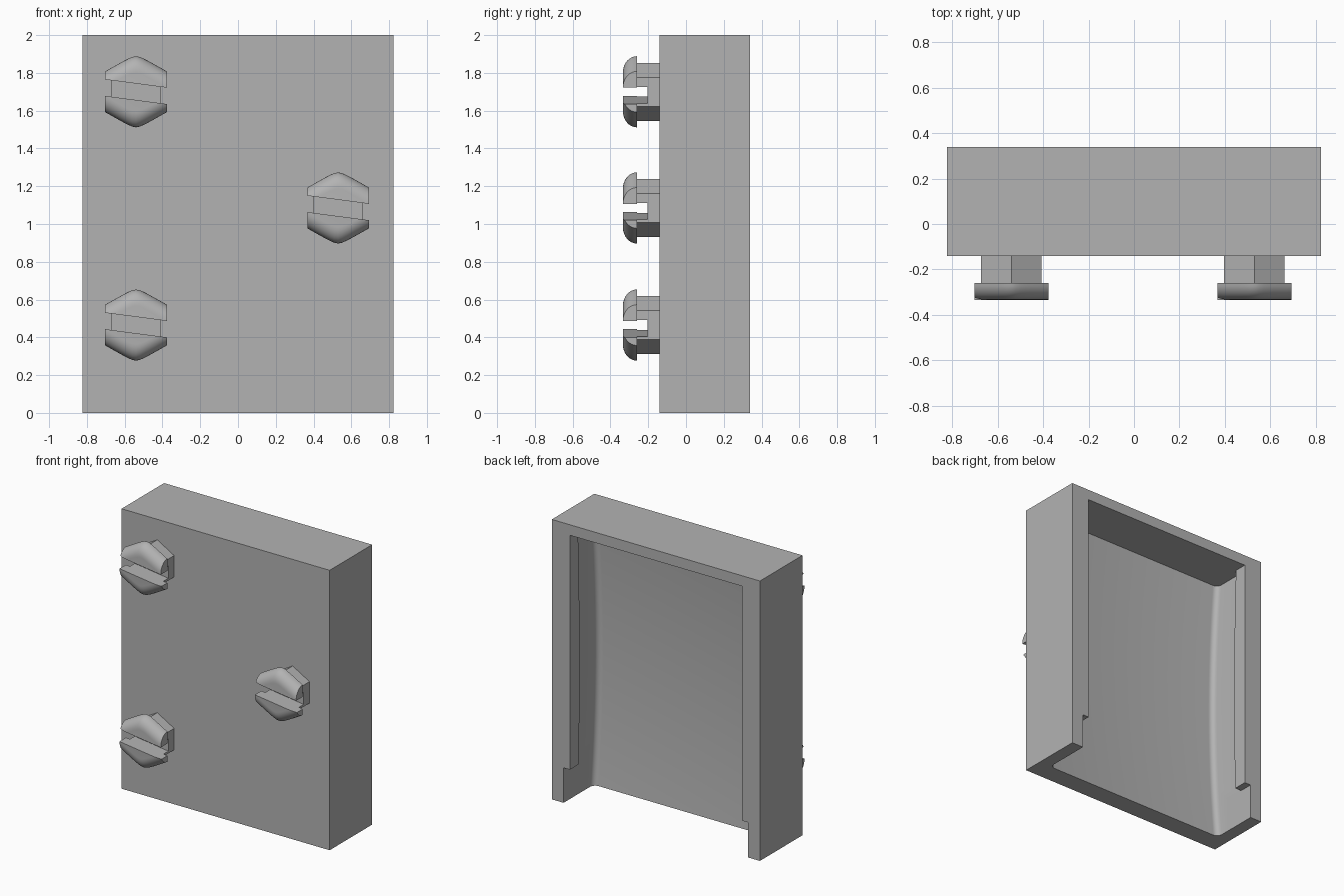
import bpy, bmesh, math
from mathutils import Matrix

if "Cube" in bpy.data.objects:
    bpy.data.objects.remove(bpy.data.objects["Cube"])

grey = bpy.data.materials.new("plain grey")
grey.use_nodes = True
grey.diffuse_color = (0.45, 0.45, 0.45, 1)
grey.node_tree.nodes["Principled BSDF"].inputs["Base Color"].default_value = (0.45, 0.45, 0.45, 1)


def make_object(name, bm):
    bmesh.ops.recalc_face_normals(bm, faces=bm.faces)
    mesh = bpy.data.meshes.new(name)
    bm.to_mesh(mesh)
    bm.free()
    mesh.materials.append(grey)
    obj = bpy.data.objects.new(name, mesh)
    bpy.context.collection.objects.link(obj)
    return obj


def box(name, low, high):
    bm = bmesh.new()
    bmesh.ops.create_cube(bm, size=1)
    for v in bm.verts:
        v.co = [l + (c + 0.5) * (h - l) for c, l, h in zip(v.co, low, high)]
    return make_object(name, bm)


def loft(name, rings):
    """Skin closed rings of equal length and cap both ends."""
    bm = bmesh.new()
    loops = [[bm.verts.new(p) for p in ring] for ring in rings]
    for a, b in zip(loops, loops[1:]):
        for i in range(len(a)):
            j = (i + 1) % len(a)
            bm.faces.new((a[i], a[j], b[j], b[i]))
    bm.faces.new(loops[0])
    bm.faces.new(loops[-1])
    return make_object(name, bm)


def select_only(obj):
    bpy.ops.object.select_all(action='DESELECT')
    obj.select_set(True)
    bpy.context.view_layer.objects.active = obj


def cut(obj, cutter):
    cutter.hide_render = True
    mod = obj.modifiers.new("cut", 'BOOLEAN')
    mod.operation = 'DIFFERENCE'
    mod.solver = 'EXACT'
    mod.object = cutter
    select_only(obj)
    bpy.ops.object.modifier_apply(modifier=mod.name)
    bpy.data.objects.remove(cutter)


def smooth(obj):
    select_only(obj)
    bpy.ops.object.shade_smooth_by_angle(angle=math.radians(32))


# Holder block
HALF_W, FRONT, BACK, HEIGHT = 0.8225, -0.14, 0.34, 2.0
POCKET_W, LIP_W, POCKET_TOP, LIP_BOTTOM = 0.73, 0.68, 1.925, 0.25
holder = box("holder_block", (-HALF_W, FRONT, 0), (HALF_W, BACK, HEIGHT))


# Pocket with a bowed floor and rounded corners, open at the bottom
def pocket_ring(z, radius=0.04, steps=6):
    bow = 1 - ((z - 0.98) / 0.98) ** 2
    floor, lip = -0.05 * bow, 0.25 - 0.02 * bow
    side = [(POCKET_W, lip)]
    for i in range(steps + 1):
        a = math.pi / 2 * i / steps
        side.append((POCKET_W - radius * (1 - math.cos(a)), floor + radius * (1 - math.sin(a))))
    side += [(-x, y) for x, y in reversed(side)]
    return [(x, y, z) for x, y in side]


BOTTOM = -0.05
levels = [BOTTOM + (POCKET_TOP - BOTTOM) * i / 20 for i in range(21)]
cut(holder, loft("pocket_cutter", [pocket_ring(z) for z in levels]))

# Opening between the side lips, and its wider foot
cut(holder, box("opening_cutter", (-LIP_W, 0.1, BOTTOM), (LIP_W, 0.5, POCKET_TOP)))
cut(holder, box("foot_cutter", (-POCKET_W, 0.1, BOTTOM), (POCKET_W, 0.5, LIP_BOTTOM)))
smooth(holder)


# Hexagonal studs with domed heads and a tilted slot
def hex_ring(half_width, y, inset=0.0, blunt=0.0, steps=16):
    apex = half_width * 2 / math.sqrt(3) - inset / math.cos(math.pi / 6)
    top = []
    for i in range(steps + 1):
        x = half_width * (2 * i / steps - 1)
        top.append((x, apex + blunt - math.sqrt(x * x / 3 + blunt * blunt)))
    return [(x, y, z) for x, z in top] + [(x, y, -z) for x, z in reversed(top)]


def stud(name, x, z):
    head_back, dome = -0.26, 0.074
    arcs = [math.pi / 2 * i / 8 for i in range(9)]
    head = loft(name + "_head", [
        hex_ring(0.163, head_back - dome * math.sin(a), dome * (1 - math.cos(a)), 0.015)
        for a in arcs])
    shank = loft(name + "_shank", [hex_ring(0.133, y, steps=2) for y in (-0.12, head_back)])
    for part in (head, shank):
        slot = box("slot_cutter", (-0.3, -0.5, -0.043), (0.3, -0.205, 0.043))
        slot.data.transform(Matrix.Rotation(math.radians(7.5), 4, 'Y'))
        cut(part, slot)
        part.location = (x, 0, z)
        smooth(part)


stud("upper_stud", -0.54, 1.70)
stud("lower_stud", -0.54, 0.465)
stud("middle_stud", 0.53, 1.085)
